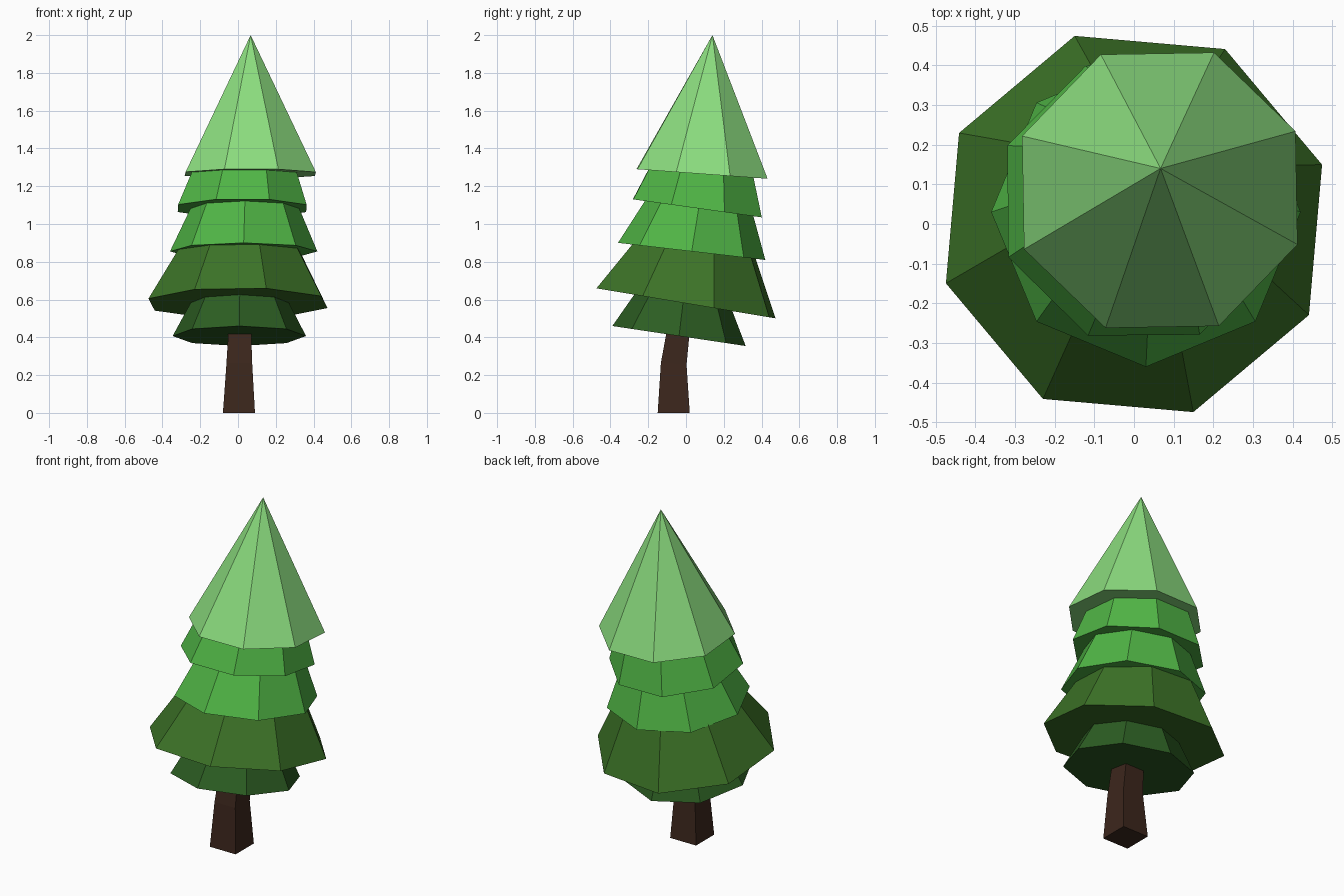
import bpy, bmesh, math

if "Cube" in bpy.data.objects:
    bpy.data.objects.remove(bpy.data.objects["Cube"])


def material(name, rgb):
    m = bpy.data.materials.new(name)
    m.diffuse_color = (*rgb, 1)
    m.use_nodes = True
    m.node_tree.nodes["Principled BSDF"].inputs["Base Color"].default_value = m.diffuse_color
    return m


def ring(bm, centre, radius, sides, phase, slope):
    """Regular polygon, tilted so that z changes along y by the slope."""
    verts = []
    for i in range(sides):
        a = math.radians(phase) + math.tau * i / sides
        dx, dy = radius * math.cos(a), radius * math.sin(a)
        verts.append(bm.verts.new((centre[0] + dx, centre[1] + dy,
                                   centre[2] + slope * dy)))
    return verts


def loft(name, sections, sides, phase, mat, apex=None):
    """Flat-shaded solid through (centre, radius, slope) sections."""
    bm = bmesh.new()
    rings = [ring(bm, c, r, sides, phase, s) for c, r, s in sections]
    bm.faces.new(rings[0][::-1])
    for lo, hi in zip(rings, rings[1:]):
        for i in range(sides):
            j = (i + 1) % sides
            bm.faces.new((lo[i], lo[j], hi[j], hi[i]))
    if apex:
        tip = bm.verts.new(apex)
        for i in range(sides):
            bm.faces.new((rings[-1][i], rings[-1][(i + 1) % sides], tip))
    else:
        bm.faces.new(rings[-1])
    bmesh.ops.recalc_face_normals(bm, faces=bm.faces)
    mesh = bpy.data.meshes.new(name)
    bm.to_mesh(mesh)
    bm.free()
    mesh.materials.append(mat)
    bpy.context.collection.objects.link(bpy.data.objects.new(name, mesh))


bark = material("bark", (0.045, 0.02, 0.012))
dark = material("dark_green", (0.025, 0.11, 0.016))
olive = material("olive_green", (0.045, 0.17, 0.02))
bright = material("bright_green", (0.08, 0.46, 0.06))
pale = material("pale_green", (0.26, 0.72, 0.21))

# Square trunk, bending backwards as it rises
loft("trunk", [((0.005, -0.065, 0), 0.12, 0),
               ((0.007, -0.065, 0.26), 0.096, -0.07),
               ((0.01, -0.037, 0.46), 0.083, -0.14)], 4, 45, bark)

# Truncated branch tiers, bottom to top, each sunk into the next
loft("tier_1", [((0.007, -0.037, 0.407), 0.353, -0.15),
                ((0.01, -0.01, 0.63), 0.235, -0.16)], 8, 0, dark)
loft("tier_2", [((0, 0, 0.58), 0.497, -0.168),
                ((0.012, 0.052, 0.89), 0.32, -0.13)], 8, 17.5, olive)
loft("tier_3", [((0.03, 0.03, 0.855), 0.39, -0.116),
                ((0.037, 0.07, 1.10), 0.28, -0.12)], 8, 0, bright)
loft("tier_4", [((0.022, 0.06, 1.083), 0.368, -0.14),
                ((0.034, 0.085, 1.29), 0.29, -0.10)], 8, 23, bright)

# Pointed crown
loft("crown", [((0.065, 0.085, 1.265), 0.373, -0.073)], 8, 23.5, pale,
     apex=(0.067, 0.14, 2.0))
